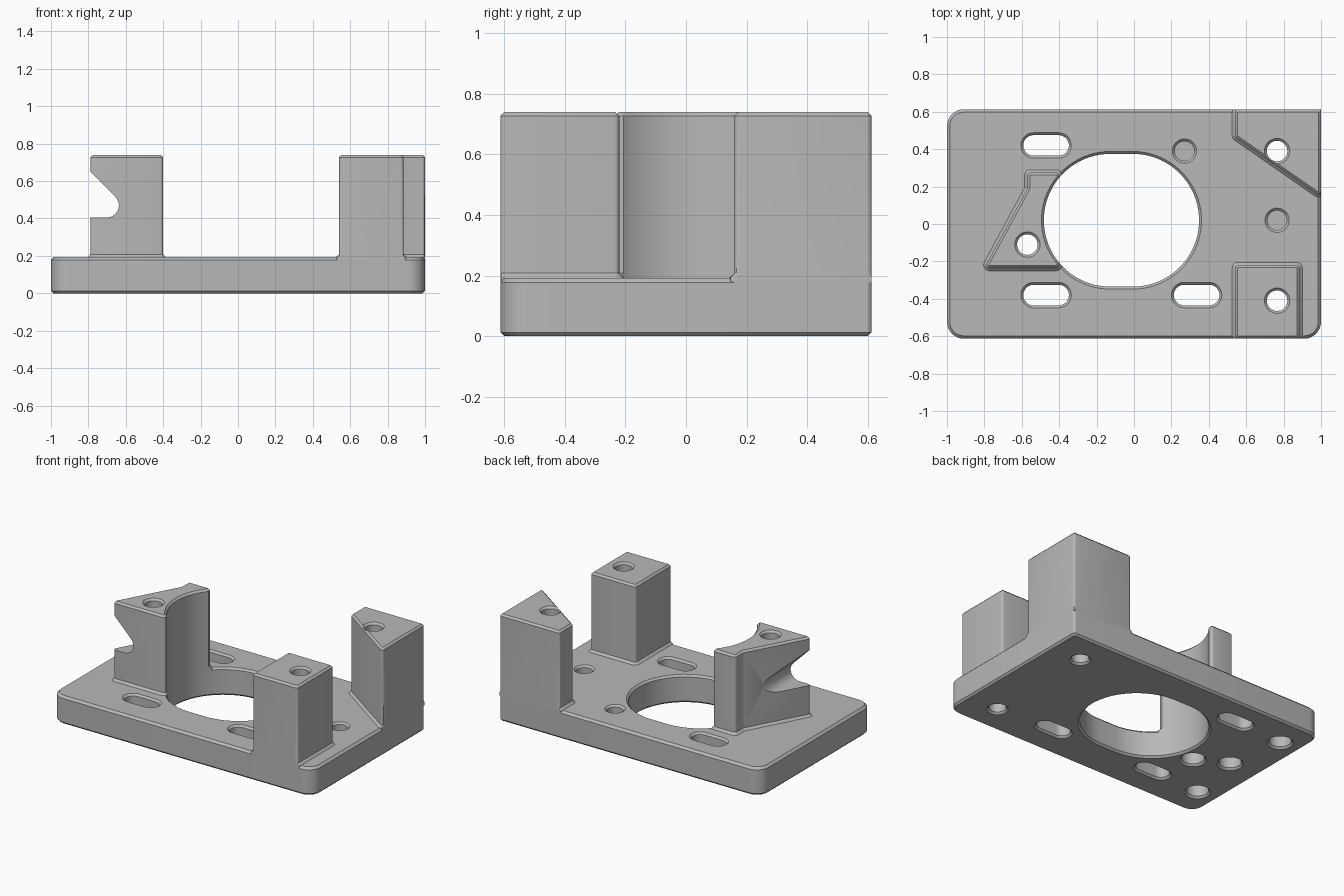
import bpy
import bmesh
import math
from mathutils import Vector

cube = bpy.data.objects.get("Cube")
if cube:
    bpy.data.objects.remove(cube)

TOP, PLATE, CH = 0.74, 0.193, 0.013
HX, HY = 1.0, 0.613

grey = bpy.data.materials.new("machined_grey")
grey.use_nodes = True
grey.diffuse_color = (0.48, 0.48, 0.48, 1)
grey.node_tree.nodes["Principled BSDF"].inputs["Base Color"].default_value = (0.48, 0.48, 0.48, 1)


def rounded(points, radii, seg=6):
    """Counter-clockwise outline with every corner replaced by an arc."""
    out = []
    pts = [Vector(p) for p in points]
    for i, (p, r) in enumerate(zip(pts, radii)):
        a = (pts[i - 1] - p).normalized()
        b = (pts[(i + 1) % len(pts)] - p).normalized()
        half = a.angle(b) / 2
        t = r / math.tan(half)
        centre = p + (a + b).normalized() * (r / math.sin(half))
        start, end = p + a * t - centre, p + b * t - centre
        sweep = start.angle_signed(end)
        for k in range(seg + 1):
            ang = -sweep * k / seg
            c, s = math.cos(ang), math.sin(ang)
            out.append(centre + Vector((start.x * c - start.y * s, start.x * s + start.y * c)))
    return out


def offset(pts, d, clamp=False):
    """Move an outline outwards by d, optionally held inside the plate."""
    out = []
    for i, p in enumerate(pts):
        e1 = (p - pts[i - 1]).normalized()
        e2 = (pts[(i + 1) % len(pts)] - p).normalized()
        n1, n2 = Vector((e1.y, -e1.x)), Vector((e2.y, -e2.x))
        q = p + (n1 + n2) * (d / (1 + n1.dot(n2)))
        if clamp:
            q = Vector((min(q.x, HX), max(-HY, min(HY, q.y))))
        out.append(q)
    return out


def stadium(cx, cy, half, r, seg=16):
    out = []
    for side in (1, -1):
        for k in range(seg + 1):
            a = -side * math.pi / 2 + math.pi * k / seg if side == 1 else math.pi / 2 + math.pi * k / seg
            out.append(Vector((cx + side * half + r * math.cos(a), cy + r * math.sin(a))))
    return out


def loft(bm, rings):
    """Skin a stack of equal-length rings of 3D points and cap both ends."""
    rows = [[bm.verts.new(p) for p in ring] for ring in rings]
    n = len(rows[0])
    for lo, hi in zip(rows, rows[1:]):
        for i in range(n):
            j = (i + 1) % n
            bm.faces.new((lo[i], lo[j], hi[j], hi[i]))
    bm.faces.new(rows[0][::-1])
    bm.faces.new(rows[-1])


def flat(pts, z):
    return [(p.x, p.y, z) for p in pts]


def finish(bm, name):
    bmesh.ops.remove_doubles(bm, verts=bm.verts, dist=1e-5)
    bmesh.ops.recalc_face_normals(bm, faces=bm.faces)
    me = bpy.data.meshes.new(name)
    bm.to_mesh(me)
    bm.free()
    me.materials.append(grey)
    ob = bpy.data.objects.new(name, me)
    bpy.context.collection.objects.link(ob)
    return ob


def bore(bm, cx, cy, half, levels, seg=16):
    loft(bm, [flat(stadium(cx, cy, half, r, seg), z) for z, r in levels])


def through(r, top):
    """Straight bore levels with a chamfered mouth at both ends."""
    return [(-0.02, r + CH + 0.02), (CH, r), (top - CH, r), (top + 0.02, r + CH + 0.02)]


# Cutters: slots, post holes, blind holes and the side notch
bm = bmesh.new()
for x, y in ((-0.47, 0.42), (-0.47, -0.38), (0.335, -0.38)):
    bore(bm, x, y, 0.067, through(0.055, PLATE))
for y in (0.39, -0.41):
    bore(bm, 0.765, y, 0, through(0.055, TOP))
bore(bm, -0.57, -0.11, 0, [(-0.02, 0.105), (CH, 0.072), (0.1, 0.072), (0.1, 0.055)]
     + through(0.055, TOP)[2:])
for x, y in ((0.27, 0.39), (0.765, 0.02)):
    bore(bm, x, y, 0, [(0.06, 0.052)] + through(0.052, PLATE)[2:])
for x, y in ((-0.85, 0.4), (-0.85, -0.4), (-0.78, 0)):
    bore(bm, x, y, 0, through(0.07, PLATE)[:2] + [(0.12, 0.07)])
notch = rounded([(-1, 0.405), (-0.545, 0.405), (-1, 0.86)], [0.01, 0.065, 0.01], 10)
loft(bm, [[(p.x, y, p.y) for p in notch] for y in (-0.4, 0.3)])
holes = finish(bm, "hole_cutter")

# Central opening, chamfered at the plate top or at the post top
openings = []
for top in (PLATE, TOP):
    bm = bmesh.new()
    bore(bm, -0.067, 0.02, 0.06, through(0.355, top), 40)
    openings.append(finish(bm, "opening_cutter"))

# Base plate with one square corner
bm = bmesh.new()
outline = rounded([(-HX, -HY), (HX, -HY), (HX, HY), (-HX, HY)], [0.09, 0.09, 0.016, 0.09], 8)
loft(bm, [flat(offset(outline, d), z) for z, d in
          ((0, -CH), (CH, 0), (PLATE - 0.015, 0), (PLATE, -0.015))])
plate = finish(bm, "base_plate")


def post(name, points):
    """Upright prism with a small foot fillet and chamfered top."""
    bm = bmesh.new()
    line = rounded(points, [0.016] * len(points), 4)
    foot = offset(line, 0.015, True)
    loft(bm, [flat(foot, PLATE - 0.018), flat(foot, PLATE), flat(line, PLATE + 0.015),
              flat(line, TOP - CH), flat(offset(line, -CH), TOP)])
    return finish(bm, name)


front_post = post("front_post", [(0.54, -HY), (0.885, -HY), (0.885, -0.22), (0.54, -0.22)])
back_post = post("back_corner_post", [(0.54, 0.465), (HX, 0.145), (HX, HY), (0.54, HY)])
notched_post = post("notched_post", [(-0.8, -0.235), (-0.4, -0.235), (-0.4, 0.275),
                                     (-0.57, 0.275), (-0.57, 0.19)])

# Cut every part, bake the result and shade it
jobs = ((plate, (holes, openings[0])), (front_post, (holes,)),
        (back_post, (holes,)), (notched_post, (holes, openings[1])))
for ob, cutters in jobs:
    for c in cutters:
        m = ob.modifiers.new("cut", "BOOLEAN")
        m.operation, m.solver, m.object = "DIFFERENCE", "EXACT", c
    dg = bpy.context.evaluated_depsgraph_get()
    baked = bpy.data.meshes.new_from_object(ob.evaluated_get(dg))
    ob.modifiers.clear()
    ob.data = baked
for c in [holes] + openings:
    bpy.data.objects.remove(c)

bpy.ops.object.select_all(action="DESELECT")
for ob, _ in jobs:
    ob.select_set(True)
bpy.context.view_layer.objects.active = plate
bpy.ops.object.shade_smooth_by_angle(angle=math.radians(30))
